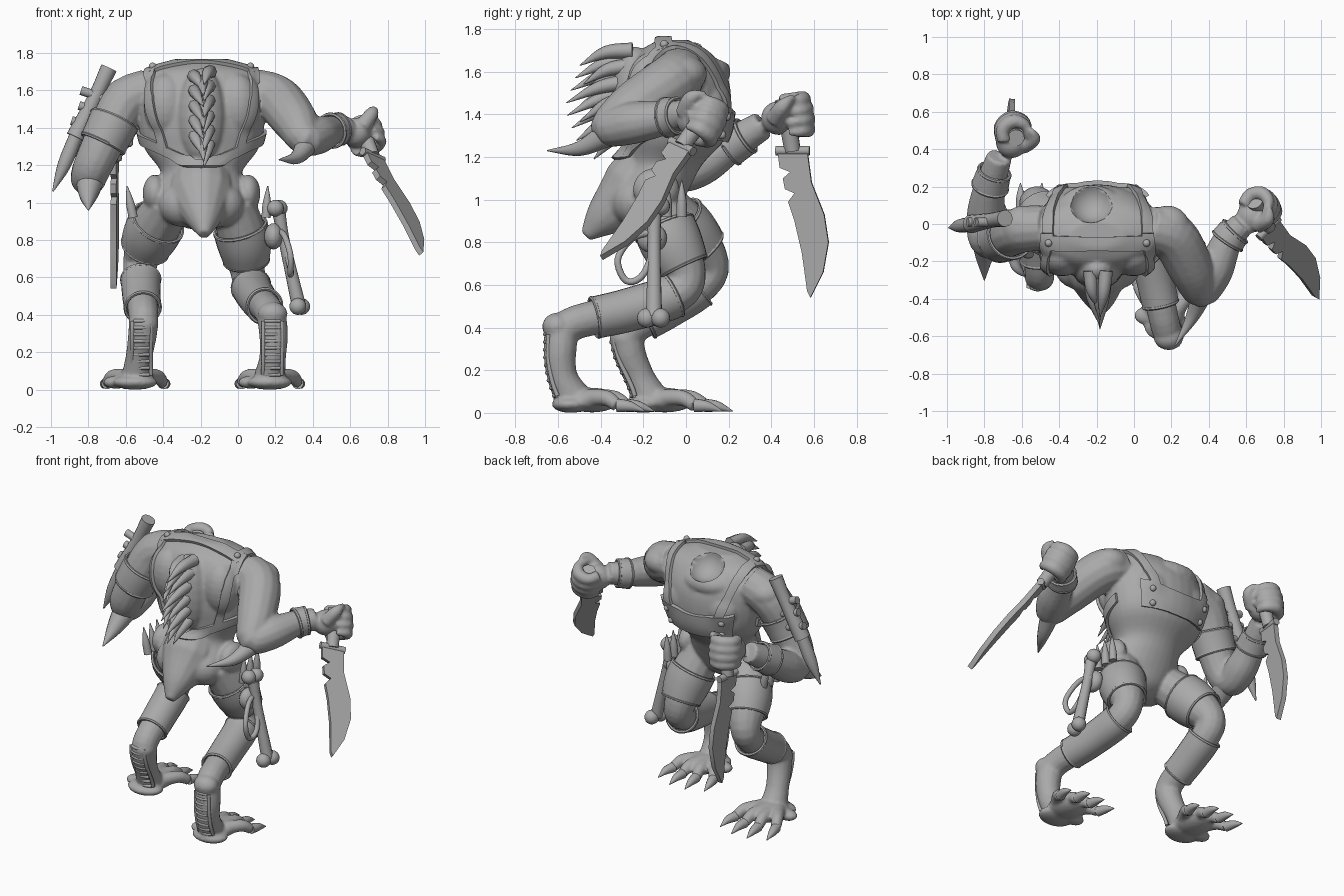
import bpy
import bmesh
import math
from mathutils import Vector, Matrix

default_cube = bpy.data.objects.get("Cube")
if default_cube:
    bpy.data.objects.remove(default_cube, do_unlink=True)

grey = bpy.data.materials.new("clay grey")
grey.use_nodes = True
grey.diffuse_color = (0.4, 0.4, 0.4, 1)
grey.node_tree.nodes["Principled BSDF"].inputs["Base Color"].default_value = grey.diffuse_color

MID = -0.195  # x of the torso centre line


def mirror(points):
    return [(2 * MID - p[0],) + tuple(p[1:]) for p in points]


def spline(points, steps):
    """Catmull-Rom samples through points of any dimension."""
    pts = [Vector(p) for p in points]
    pts = [pts[0] * 2 - pts[1]] + pts + [pts[-1] * 2 - pts[-2]]
    out = []
    for a, b, c, d in zip(pts, pts[1:], pts[2:], pts[3:]):
        for i in range(steps):
            t = i / steps
            out.append((b * 2 + (c - a) * t + (a * 2 - b * 5 + c * 4 - d) * t ** 2
                        + (b * 3 - a - c * 3 + d) * t ** 3) / 2)
    return out + [pts[-2]]


def skin(bm, rings, closed=True):
    rows = [[bm.verts.new(co) for co in ring] for ring in rings]
    n = len(rows[0])
    for a, b in zip(rows, rows[1:]):
        for i in range(n):
            j = (i + 1) % n
            bm.faces.new((a[i], a[j], b[j], b[i]))
    if closed:
        bm.faces.new(rows[0][::-1])
        bm.faces.new(rows[-1])


def tube(bm, points, steps=5, sides=14, closed=True):
    """Round limb through (x, y, z, radius) points."""
    samples = spline(points, steps)
    cos = [Vector(s[:3]) for s in samples]
    normal, rings = None, []
    for i, s in enumerate(samples):
        tangent = (cos[min(i + 1, len(cos) - 1)] - cos[max(i - 1, 0)]).normalized()
        normal = normal or tangent.orthogonal()
        normal = (normal - tangent * normal.dot(tangent)).normalized()
        side = tangent.cross(normal)
        angles = [math.tau * k / sides for k in range(sides)]
        r = max(s[3], 0.002)
        rings.append([cos[i] + (normal * math.cos(a) + side * math.sin(a)) * r for a in angles])
    skin(bm, rings, closed)


def blob(bm, centre, radii):
    bmesh.ops.create_uvsphere(bm, u_segments=20, v_segments=12, radius=1,
                              matrix=Matrix.Translation(centre) @ Matrix.Diagonal((*radii, 1)))


def finish(name, bm, **modifiers):
    """Turn a bmesh into a shaded object, applying modifiers in order."""
    bmesh.ops.recalc_face_normals(bm, faces=bm.faces)
    mesh = bpy.data.meshes.new(name)
    bm.to_mesh(mesh)
    bm.free()
    ob = bpy.data.objects.new(name, mesh)
    bpy.context.collection.objects.link(ob)
    mesh.materials.append(grey)
    bpy.ops.object.select_all(action='DESELECT')
    ob.select_set(True)
    bpy.context.view_layer.objects.active = ob
    for kind, settings in modifiers.items():
        mod = ob.modifiers.new(kind, kind)
        for key, value in settings.items():
            setattr(mod, key, value)
        bpy.ops.object.modifier_apply(modifier=mod.name)
    bpy.ops.object.shade_smooth_by_angle(angle=math.radians(50))
    return ob


def tubes(name, *paths, **options):
    bm = bmesh.new()
    for path in paths:
        tube(bm, path, **options)
    return finish(name, bm)


# Flesh: torso and pelvis as stacked ellipses (y, z, half width, half depth)
flesh = bmesh.new()
TORSO = [(-.06, 1.75, .14, .07), (-.05, 1.69, .31, .17), (-.04, 1.56, .34, .24),
         (-.04, 1.4, .335, .25), (-.05, 1.28, .3, .23), (-.1, 1.17, .22, .18),
         (-.15, 1.08, .23, .18), (-.19, 1.0, .24, .18), (-.21, .91, .17, .15), (-.22, .86, .07, .08)]
skin(flesh, [[(MID + s[2] * math.cos(a), s[0] + s[3] * math.sin(a), s[1])
              for a in [math.tau * k / 32 for k in range(32)]] for s in spline(TORSO, 4)])
blob(flesh, (-.23, .08, 1.6), (.18, .13, .09))     # neck stump
blob(flesh, (MID, -.24, 1.46), (.13, .11, .26))    # spine ridge
# Broad pointed tail stub
tube(flesh, [(MID, -.17, 1.14, .16), (MID, -.25, 1.03, .17), (-.185, -.38, .92, .1), (-.18, -.47, .83, .03)])
for s in (-1, 1):
    blob(flesh, (MID + s * .19, -.17, 1.52), (.12, .11, .17))   # shoulder blade
    blob(flesh, (MID + s * .13, .11, 1.45), (.14, .09, .12))    # chest muscle
    blob(flesh, (MID + s * .25, -.14, 1.05), (.065, .11, .1))   # hip
    blob(flesh, (MID + s * .1, -.23, .99), (.13, .12, .12))     # buttock

# Limbs
ARM_L = [(.08, -.02, 1.6, .12), (.21, -.07, 1.55, .13), (.31, -.25, 1.43, .12), (.36, -.36, 1.34, .09),
         (.43, -.25, 1.36, .1), (.5, -.09, 1.385, .08), (.58, .0, 1.4, .068)]
ARM_R = [(-.47, -.02, 1.6, .12), (-.6, -.03, 1.54, .125), (-.69, -.07, 1.38, .115), (-.775, -.08, 1.2, .105),
         (-.8, -.02, 1.13, .095), (-.79, .08, 1.17, .1), (-.77, .2, 1.25, .085), (-.72, .36, 1.35, .068)]
LEG_L = [(-.03, -.16, 1.0, .12), (.03, -.07, .8, .13), (.05, 0, .64, .095), (.07, -.06, .55, .09),
         (.11, -.28, .48, .085), (.17, -.55, .41, .08), (.19, -.59, .3, .078), (.185, -.58, .17, .072), (.17, -.53, .07, .085)]
LEG_R = [(-.36, -.15, 1.0, .12), (-.46, 0, .84, .135), (-.52, .11, .69, .095), (-.52, .05, .59, .09),
         (-.515, -.1, .49, .085), (-.505, -.26, .39, .08), (-.51, -.27, .3, .078), (-.53, -.22, .17, .072), (-.54, -.17, .07, .085)]
for limb in (ARM_L, ARM_R, LEG_L, LEG_R):
    tube(flesh, limb)
blob(flesh, (.18, -.02, 1.59), (.12, .12, .09))
blob(flesh, (-.59, -.02, 1.58), (.12, .12, .09))
blob(flesh, (.185, -.605, .405), (.08, .07, .065))  # heel joints
blob(flesh, (-.505, -.285, .35), (.08, .075, .065))

# Feet: pad, spread toes and claws
claws = bmesh.new()
for x, y, size in ((.17, -.54, .86), (-.55, -.2, .95)):
    blob(flesh, (x, y + .1, .06), (.11, .15 * size, .058))
    blob(flesh, (x, y, .04), (.12, .09, .04))
    for spread in (-.15, -.05, .05, .15):
        reach = size * (.33 - abs(spread) * .5)
        knuckle = (x + spread * .8, y + reach * .75, .07, .038)
        end = (x + spread, y + reach, .035, .032)
        tube(flesh, [(x + spread * .4, y + .08, .07, .042), knuckle, end])
        tube(claws, [end, (x + spread * 1.1, y + reach + .06, .03, .024), (x + spread * 1.15, y + reach + .13, .008, .002)])
    blob(flesh, (x - .1, y + .05, .04), (.07, .05, .035))
finish("toe_claws", claws)

# Fists gripping along a handle direction
HANDS = {"left": ((.675, .075, 1.375), (-.3, .35, .85), (.7, .6, 0)),
         "right": ((-.64, .49, 1.39), (.06, -.15, 1), (.25, 1, 0))}
for centre, grip, forward in HANDS.values():
    c, h = Vector(centre), Vector(grip).normalized()
    f = Vector(forward)
    f = (f - h * f.dot(h)).normalized() * 1.25
    side = h.cross(f)
    blob(flesh, c - f * .045, (.085, .085, .08))
    for i in range(4):
        base = c + h * (i - 1.5) * .048
        bend = .066 - .006 * abs(i - 1.5)
        arc = [base + (f * math.cos(a) + side * math.sin(a)) * bend for a in (2.4, 1.4, .4, -.6, -1.6)]
        tube(flesh, [(*p, r) for p, r in zip(arc, (.036, .036, .038, .03, .014))])
    thumb = (c - f * .05 - side * .05, c - side * .085 + h * .06, c + f * .04 - side * .06 + h * .1)
    tube(flesh, [(*p, r) for p, r in zip(thumb, (.045, .036, .012))])

body = finish("body", flesh, REMESH=dict(mode='VOXEL', voxel_size=.011), SMOOTH=dict(factor=.5, iterations=4))

# Hollow in the neck stump
hollow = bmesh.new()
blob(hollow, (-.23, .13, 1.74), (.125, .125, .125))
cutter = finish("neck_cutter", hollow)
cut = body.modifiers.new("hollow", 'BOOLEAN')
cut.operation, cut.object = 'DIFFERENCE', cutter
bpy.context.view_layer.objects.active = body
bpy.ops.object.modifier_apply(modifier=cut.name)
bpy.data.objects.remove(cutter, do_unlink=True)
bpy.context.view_layer.update()


def strap(name, points, across, width, thick=.018):
    """Leather ribbon wrapped onto the body."""
    bm = bmesh.new()
    rows = [[bm.verts.new(p + Vector(across) * width * (k / 4 - .5)) for k in range(5)] for p in spline(points, 8)]
    for a, b in zip(rows, rows[1:]):
        for i in range(4):
            bm.faces.new((a[i], a[i + 1], b[i + 1], b[i]))
    return finish(name, bm, SHRINKWRAP=dict(target=body, wrap_mode='ABOVE_SURFACE', offset=.01),
                  SOLIDIFY=dict(thickness=thick, offset=0))


# Harness
back = [(-.46, -.05, 1.72), (-.47, -.2, 1.62), (-.46, -.25, 1.45), (-.42, -.26, 1.28)]
front = [(-.46, -.05, 1.72), (-.43, .1, 1.62), (-.38, .2, 1.42)]
for label, fix in (("right", list), ("left", mirror)):
    strap(label + "_back_strap", fix(back), (1, 0, 0), .07)
    strap(label + "_chest_strap", fix(front), (1, 0, 0), .06)
half = [(-.54, 0, 1.36), (-.45, -.2, 1.3), (MID, -.32, 1.2)]
strap("lower_back_band", half + mirror(half)[1::-1], (0, 0, 1), .06)
half = [(-.45, .14, 1.36), (-.36, .21, 1.34), (MID, .26, 1.32)]
strap("chest_plate", half + mirror(half)[1::-1], (0, 0, 1), .18, .025)
strap("shoulder_band", [(-.48, -.1, 1.7), (MID, -.11, 1.77), (.09, -.1, 1.7)], (0, 1, 0), .08)
rivets = bmesh.new()
for s in (-1, 1):
    for spot in ((.25, -.1, 1.715), (.2, .2, 1.38), (.2, .2, 1.29)):
        hit = body.closest_point_on_mesh(Vector((MID + s * spot[0], *spot[1:])))[1]
        blob(rivets, hit + (hit - Vector((MID, -.05, 1.4))).normalized() * .02, (.02, .02, .02))
finish("rivets", rivets)

# Back spines: a dense crest drooping to one line
spines = bmesh.new()
for i in range(16):
    t = i / 15
    x = MID + (.045, -.04, .005)[i % 3]
    z, reach = 1.7 - .36 * t, .27 - .16 * abs(t - .45) - .05 * (i % 2)
    tube(spines, [(x, -.25, z, .038), (x * .7 + MID * .3, -.29 - reach * .45, z - .01 - .05 * t, .03),
                  (MID + .012, -.3 - reach, z - .07 - .08 * t, .002)], sides=8)
finish("back_spines", spines)
tubes("elbow_spikes", [(.37, -.36, 1.31, .06), (.31, -.5, 1.24, .035), (.22, -.65, 1.23, .003)],
      [(-.79, -.06, 1.13, .08), (-.8, -.17, 1.04, .05), (-.8, -.3, .96, .003)])


# Cuffs and guards: open shells around a stretch of limb
def guard(name, limb, start, stop, extra):
    part = spline(limb, 6)[int(start * 6):int(stop * 6) + 1]
    shell = [(*s[:3], s[3] + extra) for s in part]
    bm = bmesh.new()
    tube(bm, shell, steps=1, sides=24, closed=False)
    finish(name, bm, SOLIDIFY=dict(thickness=.012, offset=1))
    for k in (0, -1):
        edge, near = Vector(shell[k][:3]), Vector(shell[1 if k == 0 else -2][:3])
        turn = (edge - near).to_track_quat('Z', 'Y').to_matrix()
        r = shell[k][3] + .006
        ring = [edge + turn @ Vector((math.cos(a) * r, math.sin(a) * r, 0)) for a in [math.tau * j / 24 for j in range(25)]]
        tubes(name + "_rim", [(*p, .01) for p in ring], steps=1, sides=6)


guard("left_thigh_guard", LEG_L, .7, 1.8, .005)
guard("right_thigh_guard", LEG_R, .7, 1.6, .005)
guard("left_shin_guard", LEG_L, 3.1, 4.6, .005)
guard("right_shin_guard", LEG_R, 3, 4.6, .005)
guard("left_bracer", ARM_L, 5, 5.6, .003)
guard("right_bracer", ARM_R, 6, 6.6, .003)
guard("right_arm_cuff", ARM_R, 1.8, 2.4, .004)

# Laced heel strips
laces = bmesh.new()
for x in (.185, -.515):
    spots = []
    for i in range(9):
        z = .08 + i * .036
        hit, place = body.ray_cast(Vector((x, -2, z)), Vector((0, 1, 0)))[:2]
        if hit:
            spots.append(place)
            tube(laces, [(x + u, place.y + .004 + abs(u) * .3, z, .01) for u in (-.04, 0, .04)], sides=8)
    for u in (-.05, .05):
        tube(laces, [(x + u, p.y + .02, p.z, .011) for p in spots], steps=2, sides=8)
finish("heel_laces", laces)

# Curved notched blades: (across, along) outline
OUTLINE = [(.07, 0), (.09, .15), (.15, .3), (.17, .43), (.145, .57), (.085, .69), (.07, .66), (.045, .48),
           (.01, .33), (-.02, .24), (.01, .2), (-.035, .18), (-.045, .13), (-.01, .1), (-.06, .08), (-.07, 0)]


def blade(name, origin, across, along, grip_end):
    o, u, v = Vector(origin), Vector(across).normalized(), Vector(along).normalized()
    w = u.cross(v) * .016
    bm = bmesh.new()
    skin(bm, [[o + u * a + v * b + w * s for a, b in OUTLINE] for s in (-1, 1)])
    finish(name + "_blade", bm)
    tubes(name + "_handle", [(*o, .038), (*grip_end, .045)])
    tubes(name + "_collar", [(*(o - u * .08), .022), (*(o + u * .08), .022)])


blade("left_knife", (.72, -.02, 1.25), (.65, .65, -.3), (.29, -.62, -.71), (.645, .12, 1.44))
blade("right_knife", (-.66, .5, 1.23), (.1, 1, 0), (-.02, 0, -1), (-.63, .46, 1.47))

# Sheathed dagger on the upper right arm
tubes("arm_dagger", [(-.69, .03, 1.72, .045), (-.76, .02, 1.57, .04), (-.87, 0, 1.35, .05)])
tubes("arm_dagger_tip", [(-.86, 0, 1.37, .038), (-.93, -.01, 1.2, .036), (-.99, -.02, 1.06, .004)])
tubes("arm_dagger_bindings", *[[(x - .06, .01, z + .02, .024), (x + .06, .01, z - .02, .024)]
                               for x, z in ((-.78, 1.58), (-.79, 1.5), (-.83, 1.42))])

# Hip trophies: bone, cord loop, pouch and teeth
bone = bmesh.new()
tube(bone, [(.22, -.15, .94, .035), (.25, -.15, .78, .03), (.325, -.15, .45, .038)])
for spot in ((.2, -.17, .97), (.22, -.12, .97), (.32, -.185, .445), (.34, -.12, .445)):
    blob(bone, spot, (.045, .045, .045))
finish("hip_bone", bone)
pouch = bmesh.new()
blob(pouch, (.19, -.16, .82), (.05, .07, .07))
finish("hip_pouch", pouch)
loop = [(.22, -.15, .85), (.25, -.25, .82), (.28, -.32, .72), (.28, -.28, .62), (.28, -.2, .65), (.24, -.13, .82)]
tubes("cord_loop", [(*p, .016) for p in loop])
tubes("hip_teeth", *[[(x, y, .92, .025), (x * 1.03, y, 1.0, .022), (x * 1.06, y, 1.09, .003)]
                     for x in (.15, -.56) for y in (-.16, -.09, -.02)])
